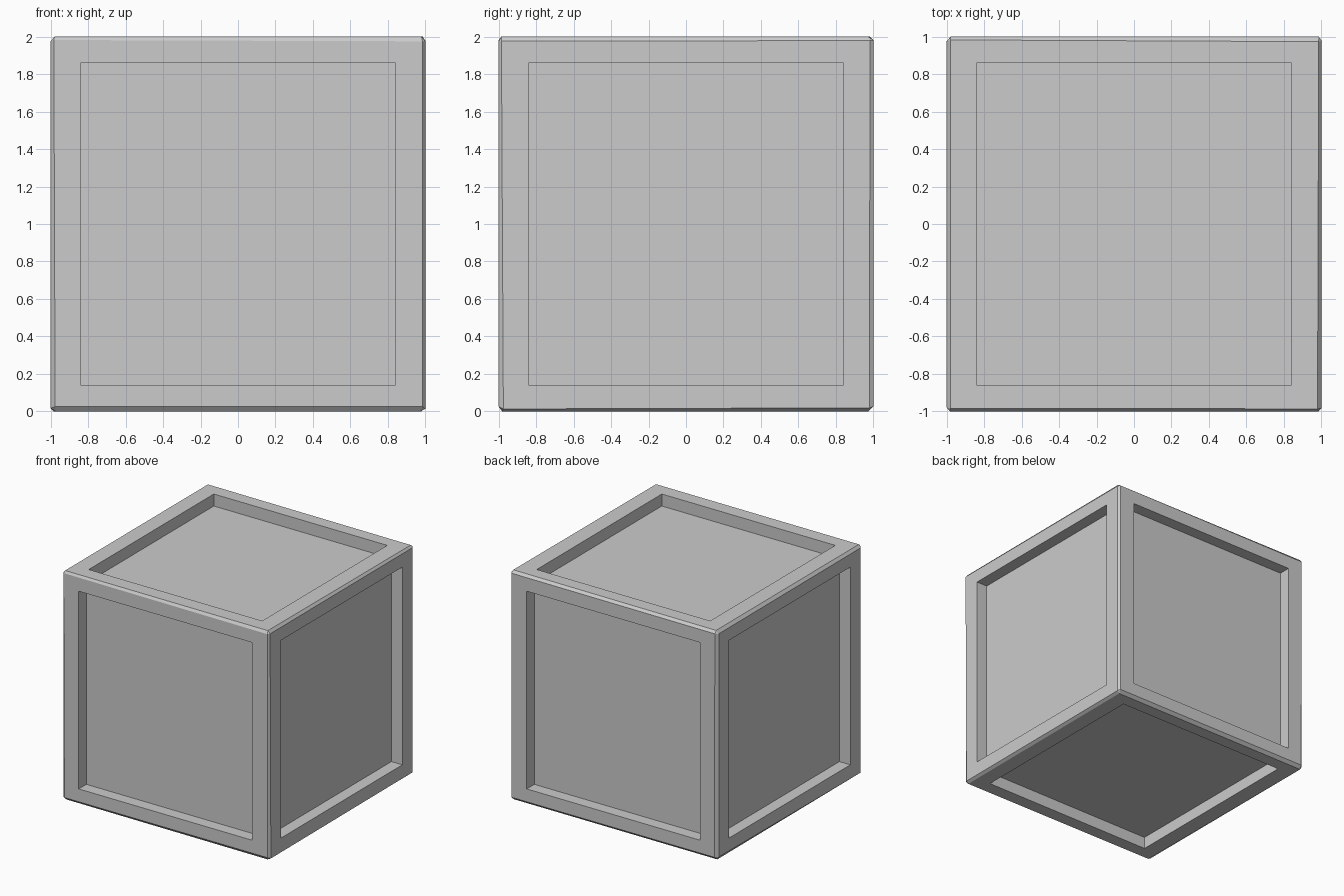
import bpy, bmesh, random
from mathutils import Vector

if "Cube" in bpy.data.objects:
    bpy.data.objects.remove(bpy.data.objects["Cube"])

random.seed(4)
DEPTH = 0.105            # how far the panels are sunk
HALF_W, HALF_H = 0.8375, 0.8625   # panel opening half sizes

grey = bpy.data.materials.new("light_grey")
grey.diffuse_color = (0.6, 0.6, 0.6, 1)
grey.use_nodes = True
grey.node_tree.nodes["Principled BSDF"].inputs["Base Color"].default_value = grey.diffuse_color

# Crate body with chamfered edges
bm = bmesh.new()
bmesh.ops.create_cube(bm, size=2)
bmesh.ops.bevel(bm, geom=bm.edges[:], offset=0.02, offset_type='OFFSET',
                segments=1, profile=0.5, affect='EDGES')
bm.normal_update()
sides = [f for f in bm.faces if f.calc_area() > 1]

# Slightly uneven, worn chamfers: shift corners only within their own side
for f in sides:
    for v in f.verts:
        for i in range(3):
            if abs(f.normal[i]) < 0.5:
                v.co[i] += random.uniform(-0.008, 0.008)

# Sunken panel on each side
for f in sides:
    n = Vector(f.normal)
    axis = max(range(3), key=lambda i: abs(n[i]))
    wide, tall = [i for i in range(3) if i != axis]
    bmesh.ops.inset_individual(bm, faces=[f], thickness=0.14)
    for v in f.verts:
        v.co[wide] = HALF_W if v.co[wide] > 0 else -HALF_W
        v.co[tall] = HALF_H if v.co[tall] > 0 else -HALF_H
    panel = bmesh.ops.extrude_discrete_faces(bm, faces=[f])["faces"][0]
    bmesh.ops.translate(bm, verts=panel.verts[:], vec=-n * DEPTH)

bmesh.ops.translate(bm, verts=bm.verts[:], vec=(0, 0, 1))
bmesh.ops.recalc_face_normals(bm, faces=bm.faces[:])

mesh = bpy.data.meshes.new("crate")
bm.to_mesh(mesh)
bm.free()
mesh.materials.append(grey)
bpy.context.collection.objects.link(bpy.data.objects.new("crate", mesh))
